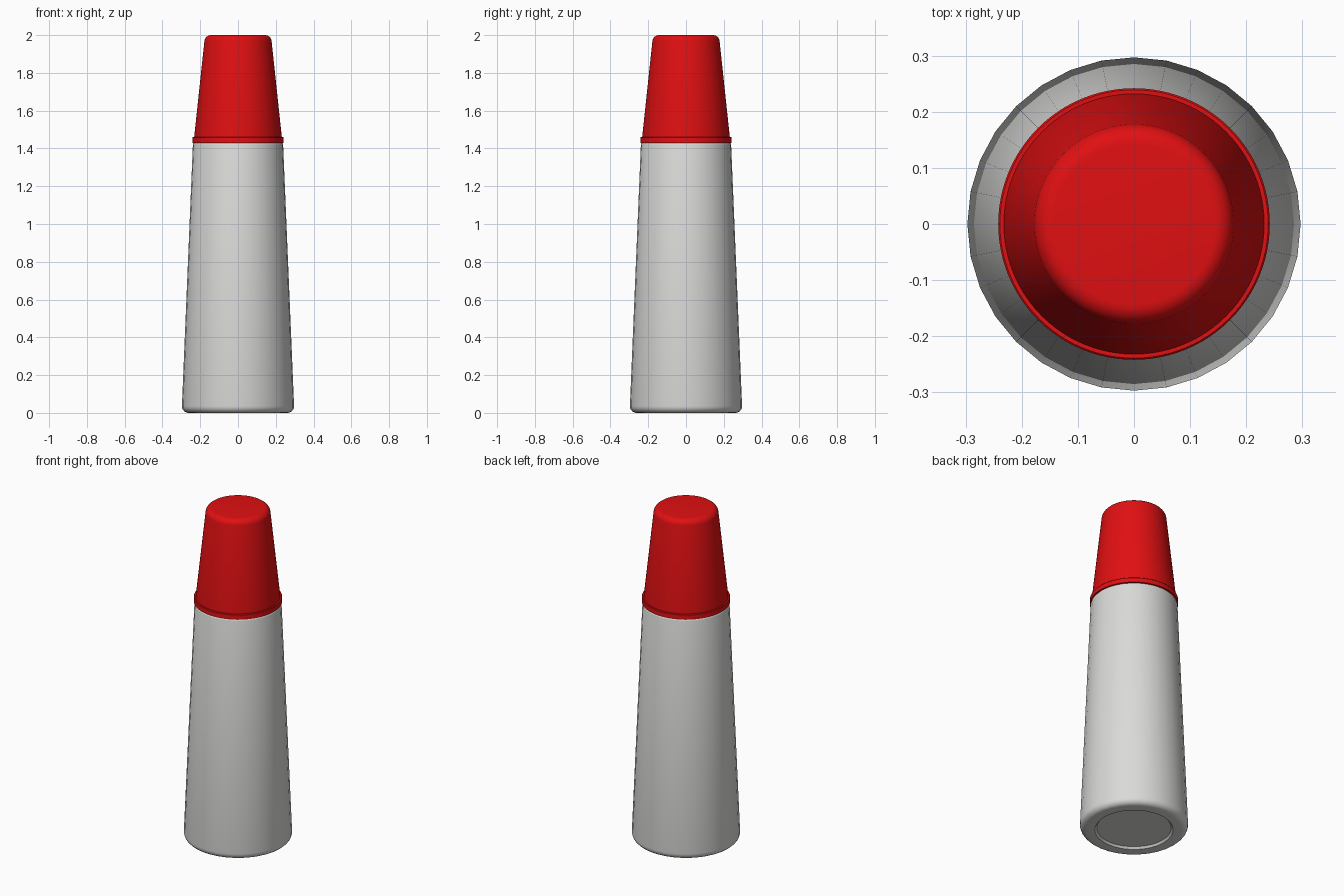
import bpy, bmesh, math

if "Cube" in bpy.data.objects:
    bpy.data.objects.remove(bpy.data.objects["Cube"])


def material(name, rgb):
    m = bpy.data.materials.new(name)
    m.diffuse_color = (*rgb, 1)
    m.use_nodes = True
    m.node_tree.nodes["Principled BSDF"].inputs["Base Color"].default_value = m.diffuse_color
    return m


def fillet(cr, cz, rad, a0, a1, steps=5):
    """Arc of (radius, height) points, angles in degrees."""
    pts = []
    for i in range(steps + 1):
        a = math.radians(a0 + (a1 - a0) * i / steps)
        pts.append((cr + rad * math.cos(a), cz + rad * math.sin(a)))
    return pts


def lathe(name, profile, sides, mat):
    """Turn a bottom-to-top profile about z; both ends are capped flat."""
    bm = bmesh.new()
    rings = []
    for r, z in profile:
        rings.append([bm.verts.new((r * math.cos(2 * math.pi * i / sides),
                                    r * math.sin(2 * math.pi * i / sides), z))
                      for i in range(sides)])
    for a, b in zip(rings, rings[1:]):
        for i in range(sides):
            j = (i + 1) % sides
            bm.faces.new((a[i], a[j], b[j], b[i]))
    bm.faces.new(rings[0][::-1])
    bm.faces.new(rings[-1])
    me = bpy.data.meshes.new(name)
    bm.to_mesh(me)
    bm.free()
    me.materials.append(mat)
    ob = bpy.data.objects.new(name, me)
    bpy.context.collection.objects.link(ob)
    bpy.ops.object.select_all(action='DESELECT')
    ob.select_set(True)
    bpy.context.view_layer.objects.active = ob
    bpy.ops.object.shade_smooth_by_angle(angle=math.radians(35))
    return ob


white = material("off_white_plastic", (0.70, 0.70, 0.69))
red = material("red_plastic", (0.75, 0.005, 0.006))

# Tapered bottle with a shallow recess underneath and rounded edges
body = [(0.205, 0.012), (0.215, 0.0)]
body += fillet(0.262, 0.035, 0.035, -90, 2)
body += fillet(0.225, 1.418, 0.014, 2, 90, 3)
lathe("bottle_body", body, 32, white)

# Tapered cap with a rounded top
cap = [(0.232, 1.43)] + [(0.232, 1.46)] + fillet(0.143, 1.965, 0.035, 6, 90, 6)
lathe("cap", cap, 96, red)

# Thin rim around the bottom of the cap
lathe("cap_rim", [(0.242, 1.43), (0.242, 1.457), (0.239, 1.46)], 96, red)
